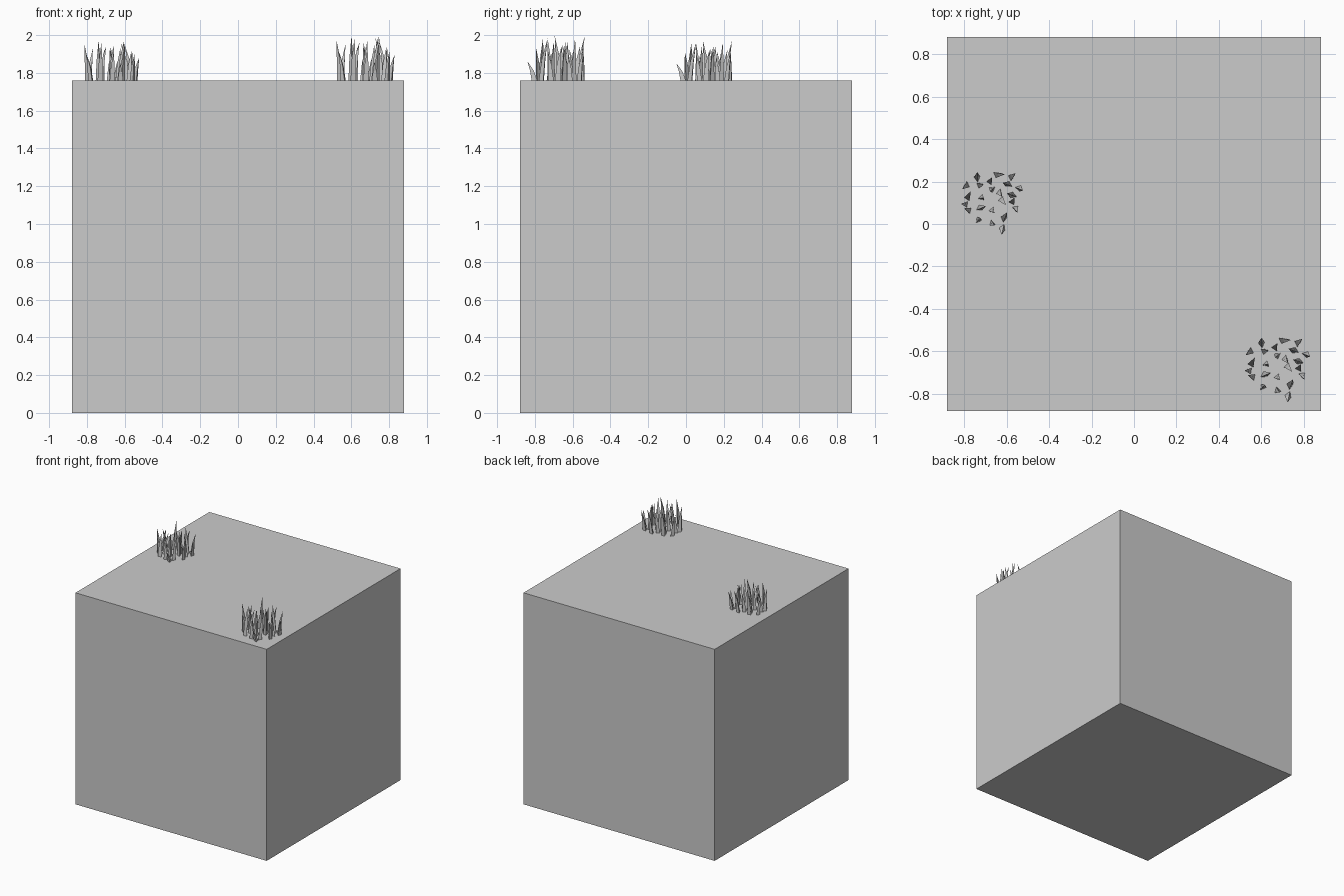
import bpy, bmesh, math, random
from mathutils import Vector

if "Cube" in bpy.data.objects:
    bpy.data.objects.remove(bpy.data.objects["Cube"])

H = 0.88          # half side of the block
TOP = 2 * H

# Ground block
bpy.ops.mesh.primitive_cube_add(size=2 * H, location=(0, 0, H))
bpy.context.object.name = "ground_block"

# Blades, in hundredths: root x, root y, lean x, lean y, height
BLADES = [
    (-12, 8, -2, -2, 15), (-7, 11, 0, 3, 21), (-6, 8, 2, 0, 14), (-1, 9.5, 1, 2, 16),
    (2, 13, 4, 0, 17), (9, 11.5, 2, 2, 15), (8, 8, -3, 1, 20), (12.5, 6.5, 2, -1, 12),
    (0, 6, -1, -1, 18), (3.5, 4.5, 1, -2, 17), (4.5, 1, 2, -2.5, 21), (10, 3, -3, 1, 18),
    (9.5, 0, 1, 2, 16), (11, -3, 1, -2, 14), (-5, 2, 1, 0, 16), (-6, -3, 3, 1, 18),
    (-11.5, 2, 1.5, 3, 17), (-12.5, -1, -2, 0, 19), (-11, -4, -2, 1, 13), (0, -4, 1, -1, 19),
    (-6.5, -8.5, 1, 1, 20), (0, -10, 1, -1, 15), (5.5, -8, 1.5, 3, 20), (5, -12, -0.5, -3.5, 9),
]


def grass_tuft(name, center, scale):
    rng = random.Random(4)
    bm = bmesh.new()
    for x, y, lx, ly, h in BLADES:
        root, lean = Vector((x, y, 0)) / 100, Vector((lx, ly, 0)) / 100
        turn = rng.uniform(0, math.tau)
        rings = []
        # three-sided blade, bending outward toward the tip
        for t, r in ((0, 0.0165), (0.5, 0.0115)):
            c = root + lean * t * 0.7 + Vector((0, 0, h / 100 * t))
            rings.append([bm.verts.new(c + Vector((
                r * math.cos(turn + k * math.tau / 3),
                r * math.sin(turn + k * math.tau / 3), 0))) for k in range(3)])
        tip = bm.verts.new(root + lean + Vector((0, 0, h / 100)))
        low, mid = rings
        bm.faces.new(low[::-1])
        for k in range(3):
            n = (k + 1) % 3
            bm.faces.new((low[k], low[n], mid[n], mid[k]))
            bm.faces.new((mid[k], mid[n], tip))
    mesh = bpy.data.meshes.new(name)
    bm.to_mesh(mesh)
    bm.free()
    obj = bpy.data.objects.new(name, mesh)
    obj.location = (*center, TOP)
    obj.scale = scale
    bpy.context.collection.objects.link(obj)


# Two tufts of the same grass
grass_tuft("grass_tuft_left", (-0.668, 0.104), (1, 1, 1.01))
grass_tuft("grass_tuft_right", (0.675, -0.68), (1.06, 1.03, 1.13))
